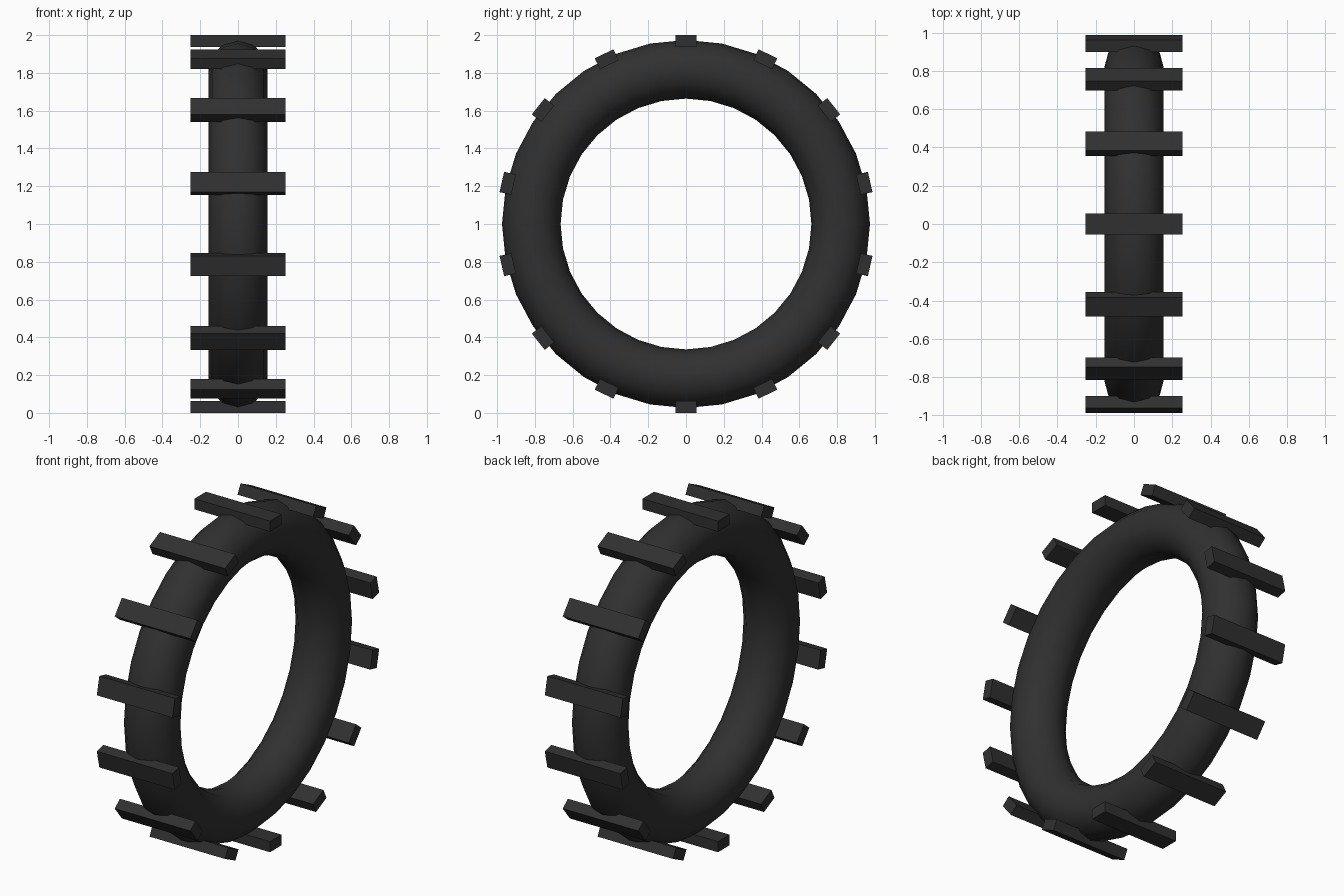
import bpy
from math import pi, sin, cos

if "Cube" in bpy.data.objects:
    bpy.data.objects.remove(bpy.data.objects["Cube"], do_unlink=True)

MAJOR, MINOR = 0.819, 0.155
LUG_COUNT, LUG_RADIUS = 14, 0.968
LUG_SIZE = (0.505, 0.11, 0.064)

# Black rubber shared by the ring and its treads
rubber = bpy.data.materials.new("black rubber")
rubber.use_nodes = True
colour = (0.03, 0.03, 0.03, 1)
rubber.diffuse_color = colour
rubber.node_tree.nodes["Principled BSDF"].inputs["Base Color"].default_value = colour

# Tyre ring, with its axle along x
bpy.ops.mesh.primitive_torus_add(
    major_segments=32, minor_segments=12, major_radius=MAJOR,
    minor_radius=MINOR, location=(0, 0, 1), rotation=(0, pi / 2, 0))
tyre = bpy.context.object
tyre.name = "tyre_ring"
tyre.data.materials.append(rubber)
bpy.ops.object.shade_smooth()

# Tread bars spaced evenly around the ring, the first one at the top
for i in range(LUG_COUNT):
    a = 2 * pi * i / LUG_COUNT
    bpy.ops.mesh.primitive_cube_add(
        size=1, rotation=(a, 0, 0),
        location=(0, -LUG_RADIUS * sin(a), 1 + LUG_RADIUS * cos(a)))
    bar = bpy.context.object
    bar.name = f"tread_bar_{i + 1}"
    bar.scale = LUG_SIZE
    bar.data.materials.append(rubber)
